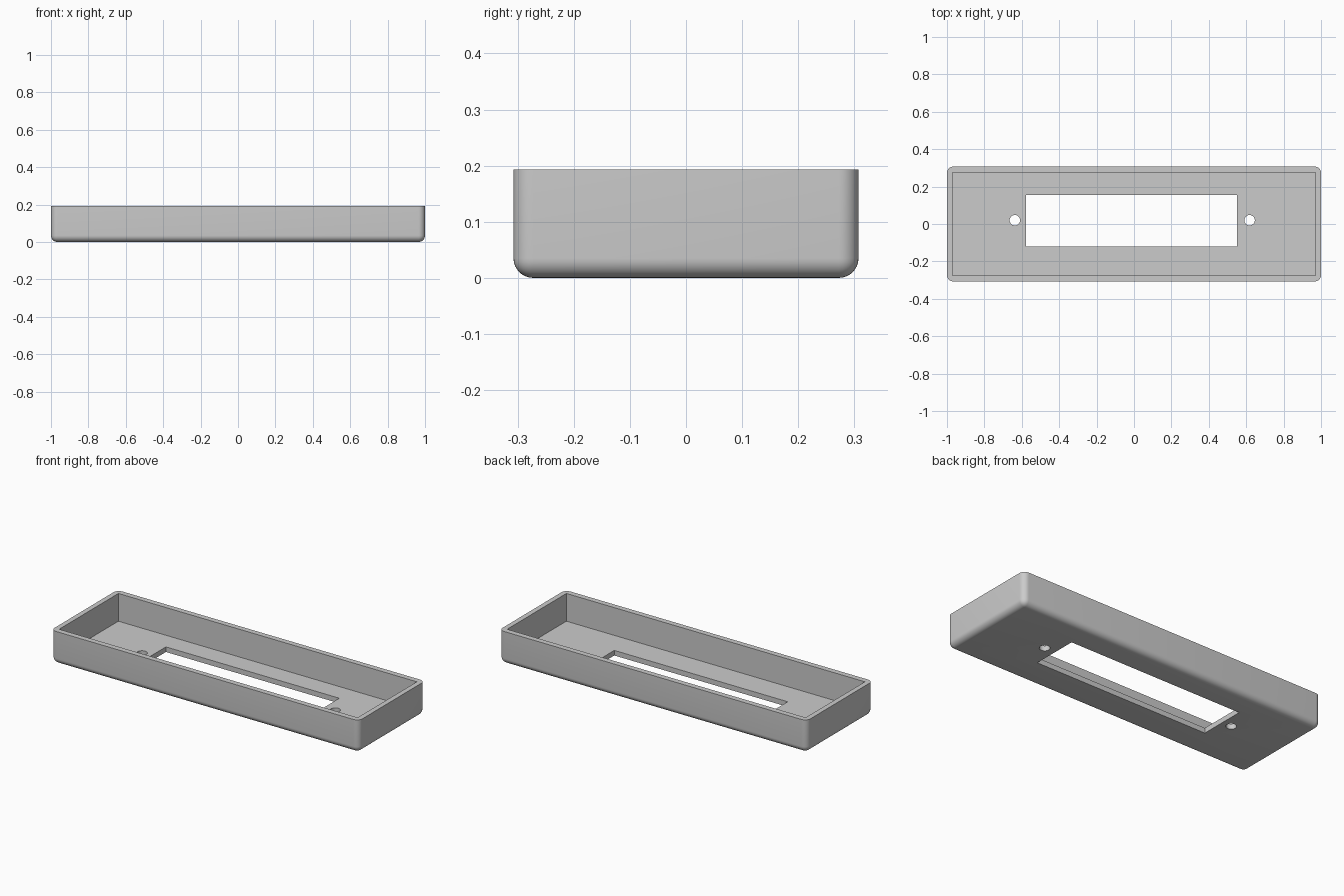
import bpy
import bmesh
import math
from mathutils import Matrix, Vector

if "Cube" in bpy.data.objects:
    bpy.data.objects.remove(bpy.data.objects["Cube"], do_unlink=True)

LENGTH, DEPTH, HEIGHT = 2.0, 0.615, 0.193
WALL, FLOOR, ROUND = 0.03, 0.03, 0.035

grey = bpy.data.materials.new("light_grey")
grey.use_nodes = True
grey.diffuse_color = (0.6, 0.6, 0.6, 1)
grey.node_tree.nodes["Principled BSDF"].inputs["Base Color"].default_value = (0.6, 0.6, 0.6, 1)


def add_object(name, bm):
    mesh = bpy.data.meshes.new(name)
    bm.to_mesh(mesh)
    bm.free()
    mesh.materials.append(grey)
    obj = bpy.data.objects.new(name, mesh)
    bpy.context.collection.objects.link(obj)
    return obj


def box(low, high):
    low, high = Vector(low), Vector(high)
    bm = bmesh.new()
    place = Matrix.Translation((low + high) / 2) @ Matrix.Diagonal((*(high - low), 1))
    bmesh.ops.create_cube(bm, size=1, matrix=place)
    return bm


# Tray body: round every edge except the open rim
bm = box((-LENGTH / 2, -DEPTH / 2, 0), (LENGTH / 2, DEPTH / 2, HEIGHT))
rounded = [e for e in bm.edges if min(v.co.z for v in e.verts) < HEIGHT / 2]
bmesh.ops.bevel(bm, geom=rounded, offset=ROUND, segments=8, profile=0.5,
                affect='EDGES', clamp_overlap=True)
tray = add_object("tray", bm)

# Cutters: cavity, window and the two screw holes
cavity_x, cavity_y = LENGTH / 2 - WALL, DEPTH / 2 - 0.0325
cutters = [
    add_object("cavity_cutter", box((-cavity_x, -cavity_y, FLOOR), (cavity_x, cavity_y, 0.4))),
    add_object("window_cutter", box((-0.577, -0.12, -0.1), (0.55, 0.155, 0.1))),
]
for side, x in (("right", -0.637), ("left", 0.618)):
    bm = bmesh.new()
    bmesh.ops.create_cone(bm, cap_ends=True, segments=32, radius1=0.028, radius2=0.028,
                          depth=0.2, matrix=Matrix.Translation((x, 0.02, 0)))
    cutters.append(add_object(side + "_hole_cutter", bm))

for cutter in cutters:
    cutter.hide_render = True
    cut = tray.modifiers.new(cutter.name, 'BOOLEAN')
    cut.operation = 'DIFFERENCE'
    cut.solver = 'EXACT'
    cut.object = cutter

# Bake the cuts, drop the cutters and shade the rounds
depsgraph = bpy.context.evaluated_depsgraph_get()
finished = bpy.data.meshes.new_from_object(tray.evaluated_get(depsgraph))
tray.modifiers.clear()
tray.data = finished
finished.name = "tray"
for cutter in cutters:
    bpy.data.objects.remove(cutter, do_unlink=True)

bpy.ops.object.select_all(action='DESELECT')
tray.select_set(True)
bpy.context.view_layer.objects.active = tray
bpy.ops.object.shade_smooth_by_angle(angle=math.radians(30))
